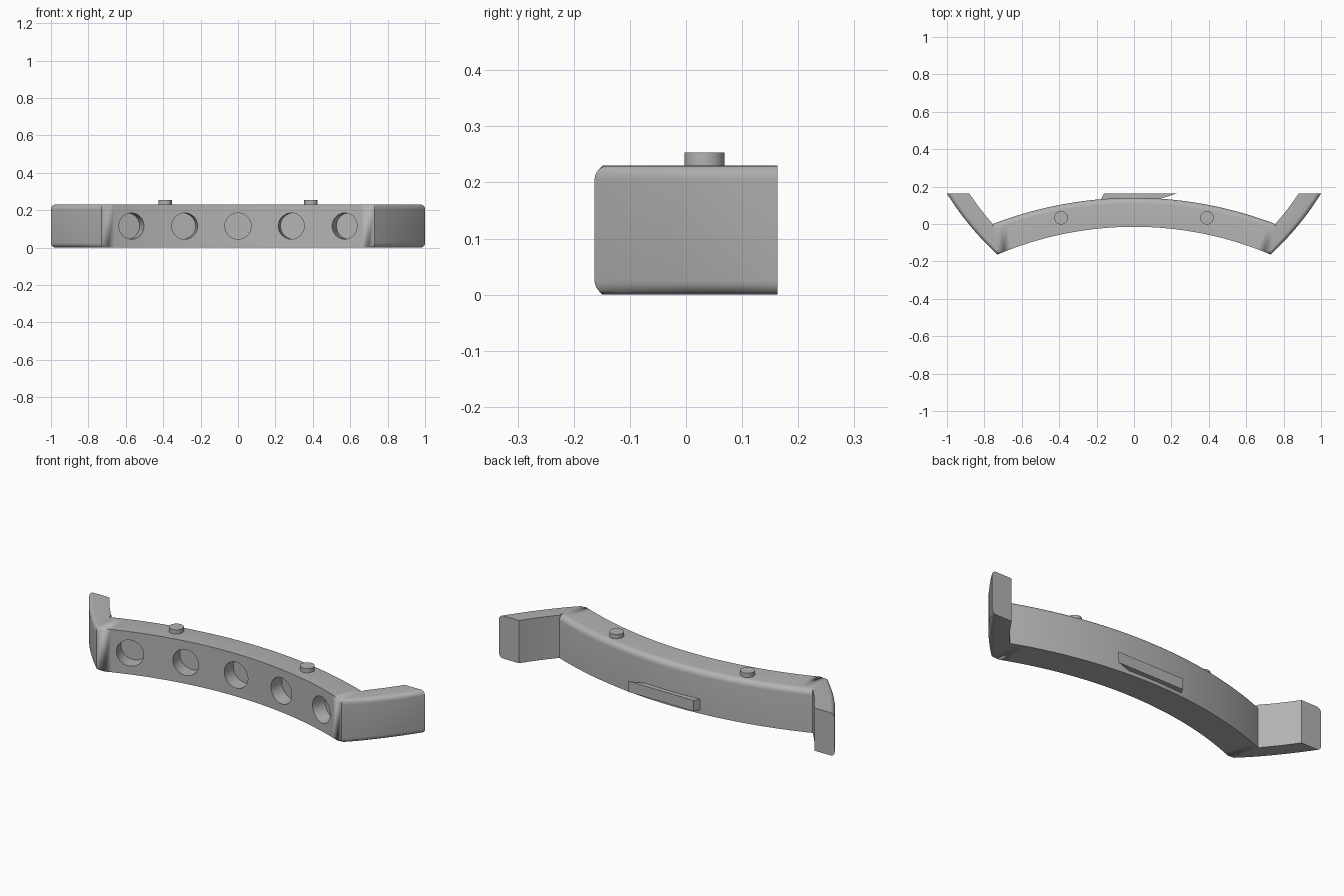
import bpy, bmesh, math
from mathutils import Vector, Matrix

if "Cube" in bpy.data.objects:
    bpy.data.objects.remove(bpy.data.objects["Cube"])

H = 0.23          # body height
R_OUT = 0.025     # rounding along the outer edges of the end wings
R_BACK = 0.03     # rounding along the top back edge of the bow

grey = bpy.data.materials.new("grey")
grey.diffuse_color = (0.45, 0.45, 0.45, 1)
grey.use_nodes = True
grey.node_tree.nodes["Principled BSDF"].inputs["Base Color"].default_value = grey.diffuse_color


def arc(u, half, y_end, y_mid):
    """Point on a shallow arc, u from -1 (left end) to 1 (right end)."""
    s = y_mid - y_end
    r = (half * half + s * s) / (2 * s)
    a = math.asin(half / r) * u
    return Vector((r * math.sin(a), y_mid - r + r * math.cos(a)))


def bezier(t, a, b, c):
    a, b, c = Vector(a), Vector(b), Vector(c)
    return a * (1 - t) ** 2 + b * 2 * t * (1 - t) + c * t * t


def section(front, back, r_front, r_back, n=6):
    """Upright cross-section: two rounded front corners, one rounded top back corner."""
    w = (back - front).length
    d = (back - front) / w
    pts = []
    for cx, cz, r, start in ((r_front, r_front, r_front, 270),
                             (r_front, H - r_front, r_front, 180),
                             (w - r_back, H - r_back, r_back, 90)):
        for i in range(n + 1):
            a = math.radians(start - 90 * i / n)
            pts.append((cx + r * math.cos(a), cz + r * math.sin(a)))
    pts.append((w, 0))
    return [(front.x + d.x * s, front.y + d.y * s, z) for s, z in pts]


def finish(name, bm, smooth=True):
    bmesh.ops.recalc_face_normals(bm, faces=bm.faces)
    me = bpy.data.meshes.new(name)
    bm.to_mesh(me)
    bm.free()
    me.materials.append(grey)
    ob = bpy.data.objects.new(name, me)
    bpy.context.collection.objects.link(ob)
    if smooth:
        shade(ob)
    return ob


def shade(ob):
    bpy.ops.object.select_all(action='DESELECT')
    ob.select_set(True)
    bpy.context.view_layer.objects.active = ob
    bpy.ops.object.shade_smooth_by_angle(angle=math.radians(30))


def cylinder(name, r, depth, matrix, smooth=True):
    bm = bmesh.new()
    bmesh.ops.create_cone(bm, cap_ends=True, segments=48, radius1=r, radius2=r,
                          depth=depth, matrix=matrix)
    return finish(name, bm, smooth)


# Curved bow with a swept wing at each end, lofted as one closed tube
def wing(t, side):
    f = bezier(t, (0.73, -0.163), (0.889, -0.017), (1.0, 0.163))
    b = bezier(t, (0.755, 0.0), (0.824, 0.078), (0.88, 0.163))
    f.x *= side
    b.x *= side
    return section(f, b, R_OUT, 0)


WING, BOW = 12, 40
rings = [wing(1 - i / WING, -1) for i in range(WING + 1)]
for i in range(BOW + 1):
    u = 2 * i / BOW - 1
    rings.append(section(arc(u, 0.73, -0.163, -0.015), arc(u, 0.755, 0.0, 0.14),
                         R_OUT if i in (0, BOW) else 0, R_BACK))
rings += [wing(i / WING, 1) for i in range(WING + 1)]

bm = bmesh.new()
loops = [[bm.verts.new(p) for p in ring] for ring in rings]
count = len(loops[0])
for a, b in zip(loops, loops[1:]):
    for k in range(count):
        m = (k + 1) % count
        bm.faces.new((a[k], a[m], b[m], b[k]))
bm.faces.new(loops[0])
bm.faces.new(loops[-1])
bmesh.ops.remove_doubles(bm, verts=bm.verts, dist=1e-5)
body = finish("curved_body", bm, False)

# Five round blind holes, square to the front curve
holes = bmesh.new()
for x in (-0.57, -0.285, 0, 0.285, 0.57):
    r = (0.73 ** 2 + 0.148 ** 2) / (2 * 0.148)
    a = math.asin(x / r)
    p = arc(a / math.asin(0.73 / r), 0.73, -0.163, -0.015)
    mat = (Matrix.Translation((p.x, p.y, 0.115)) @ Matrix.Rotation(-a, 4, 'Z')
           @ Matrix.Rotation(math.pi / 2, 4, 'X'))
    bmesh.ops.create_cone(holes, cap_ends=True, segments=48, radius1=0.07,
                          radius2=0.07, depth=0.15, matrix=mat)
cutter = finish("hole_cutter", holes, False)
cutter.hide_render = True
mod = body.modifiers.new("holes", 'BOOLEAN')
mod.operation = 'DIFFERENCE'
mod.solver = 'EXACT'
mod.object = cutter
bpy.context.view_layer.objects.active = body
bpy.ops.object.modifier_apply(modifier=mod.name)
bpy.data.objects.remove(cutter)
shade(body)

# Two short pegs on top
for side, label in ((-1, "left"), (1, "right")):
    cylinder(label + "_peg", 0.036, 0.043,
             Matrix.Translation((side * 0.39, 0.033, 0.2315)))

# Low wedge-ended plate on the back
bm = bmesh.new()
outline = [(-0.18, 0.125), (-0.16, 0.163), (0.23, 0.163), (0.11, 0.125)]
base = bm.faces.new([bm.verts.new((x, y, 0.02)) for x, y in outline])
top = bmesh.ops.extrude_face_region(bm, geom=[base])
bmesh.ops.translate(bm, vec=(0, 0, 0.058),
                    verts=[g for g in top["geom"] if isinstance(g, bmesh.types.BMVert)])
finish("back_plate", bm, False)
